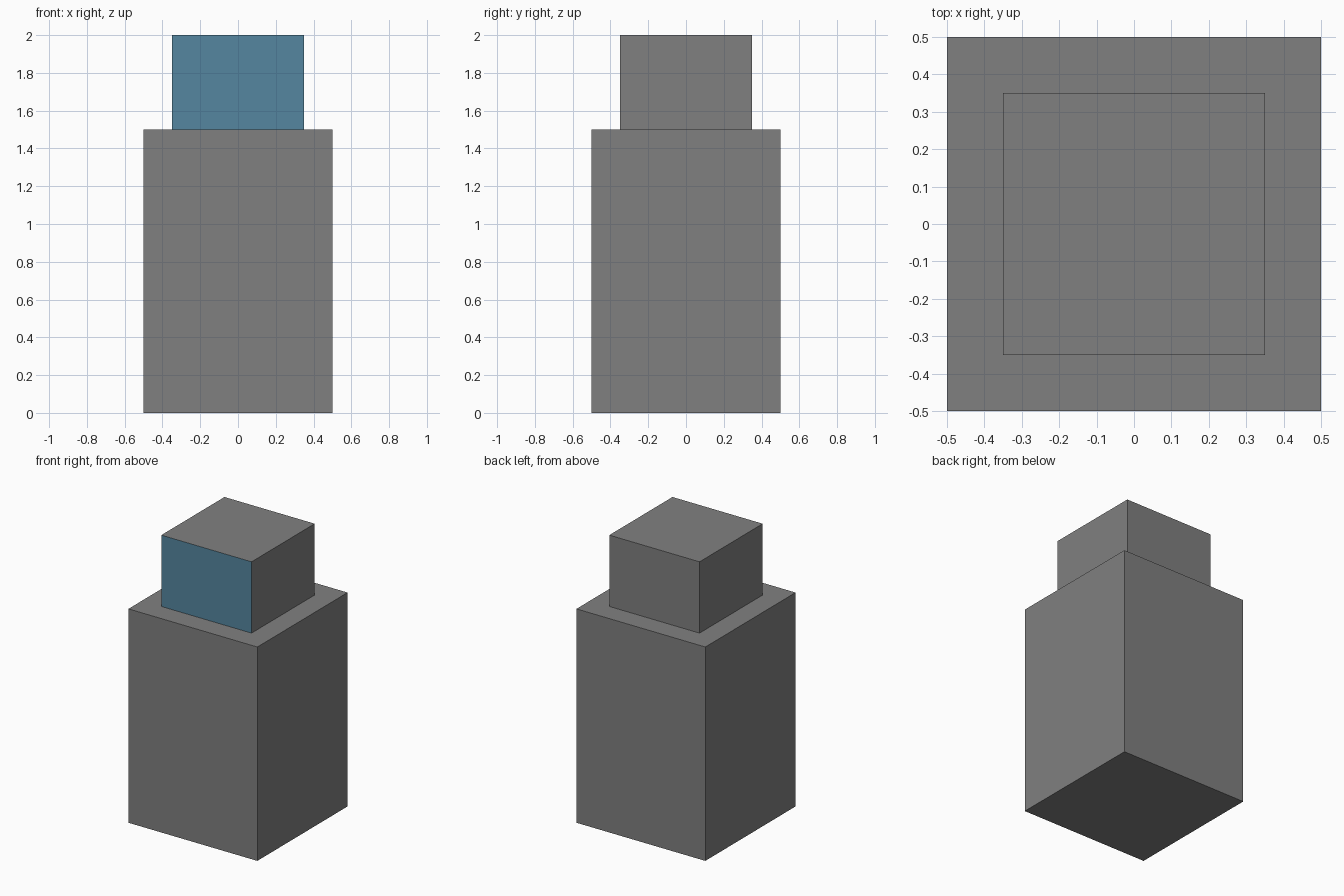
import bpy

if "Cube" in bpy.data.objects:
    bpy.data.objects.remove(bpy.data.objects["Cube"])


def material(name, r, g, b):
    mat = bpy.data.materials.new(name)
    mat.diffuse_color = (r, g, b, 1)
    mat.use_nodes = True
    mat.node_tree.nodes["Principled BSDF"].inputs["Base Color"].default_value = mat.diffuse_color
    return mat


def box(name, width, height, base_z, mat):
    """Square-based box standing on base_z."""
    bpy.ops.mesh.primitive_cube_add(size=1, location=(0, 0, base_z + height / 2))
    obj = bpy.context.object
    obj.name = name
    obj.scale = (width, width, height)
    bpy.ops.object.transform_apply(location=False, rotation=False, scale=True)
    obj.data.materials.append(mat)
    return obj


dark_grey = material("dark_grey", 0.216, 0.216, 0.216)
blue = material("blue_face", 0.09, 0.24, 0.35)

# Tall body and smaller head block
box("body", 1.0, 1.5, 0.0, dark_grey)
head = box("head", 0.7, 0.5, 1.5, dark_grey)

# Blue face on the front of the head
head.data.materials.append(blue)
for face in head.data.polygons:
    face.material_index = 1 if face.normal.y < -0.9 else 0
